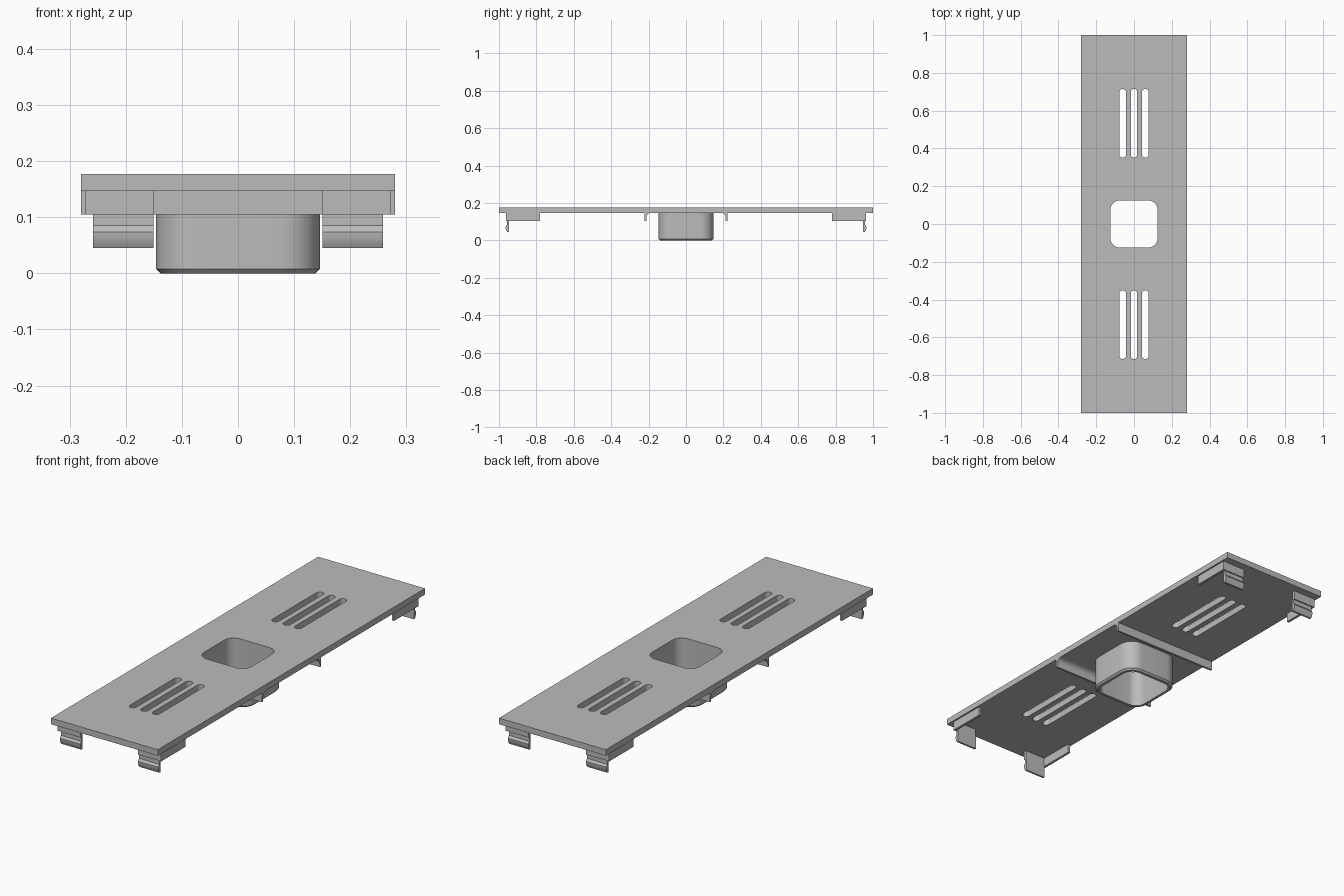
import bpy, bmesh, math

old = bpy.data.objects.get("Cube")
if old:
    bpy.data.objects.remove(old)

grey = bpy.data.materials.new("plain_grey")
grey.use_nodes = True
colour = (0.5, 0.5, 0.5, 1)
grey.diffuse_color = colour
grey.node_tree.nodes["Principled BSDF"].inputs["Base Color"].default_value = colour

TOP, UNDER, WALL = 0.177, 0.148, 0.105


def finish(obj, smooth=True):
    obj.data.materials.clear()
    obj.data.materials.append(grey)
    bpy.ops.object.select_all(action="DESELECT")
    obj.select_set(True)
    bpy.context.view_layer.objects.active = obj
    if smooth:
        bpy.ops.object.shade_smooth_by_angle(angle=math.radians(30))
    return obj


def mesh_object(name, bm):
    bmesh.ops.recalc_face_normals(bm, faces=bm.faces)
    mesh = bpy.data.meshes.new(name)
    bm.to_mesh(mesh)
    bm.free()
    obj = bpy.data.objects.new(name, mesh)
    bpy.context.collection.objects.link(obj)
    return finish(obj)


def rounded(cx, cy, hx, hy, r, steps=8):
    """Outline of a rounded rectangle."""
    points = []
    for q, (sx, sy) in enumerate([(1, 1), (-1, 1), (-1, -1), (1, -1)]):
        for i in range(steps + 1):
            a = math.pi / 2 * (q + i / steps)
            points.append((cx + sx * (hx - r) + r * math.cos(a),
                           cy + sy * (hy - r) + r * math.sin(a)))
    return points


def panel(name, outlines, z0, z1):
    """Flat plate whose inner outlines become openings."""
    curve = bpy.data.curves.new(name, "CURVE")
    curve.dimensions, curve.fill_mode = "2D", "BOTH"
    curve.extrude = (z1 - z0) / 2
    for outline in outlines:
        spline = curve.splines.new("POLY")
        spline.points.add(len(outline) - 1)
        for p, (x, y) in zip(spline.points, outline):
            p.co = (x, y, 0, 1)
        spline.use_cyclic_u = True
    obj = bpy.data.objects.new(name, curve)
    bpy.context.collection.objects.link(obj)
    obj.location.z = (z0 + z1) / 2
    finish(obj, False)
    bpy.ops.object.convert(target="MESH")
    return finish(bpy.context.object)


def prism(name, profile, x0, x1, mirror_x=True):
    """Extrude a (y, z) profile along x, then mirror it to the other ends."""
    bm = bmesh.new()
    face = bm.faces.new([bm.verts.new((x0, y, z)) for y, z in profile])
    new = bmesh.ops.extrude_face_region(bm, geom=[face], use_keep_orig=True)["geom"]
    bmesh.ops.translate(bm, vec=(x1 - x0, 0, 0),
                        verts=[v for v in new if isinstance(v, bmesh.types.BMVert)])
    obj = mesh_object(name, bm)
    mod = obj.modifiers.new("mirror", "MIRROR")
    mod.use_axis = (mirror_x, True, False)
    mod.use_mirror_merge = False
    return obj


# Cover plate with the square opening and two groups of slots
outlines = [[(-0.28, -1), (0.28, -1), (0.28, 1), (-0.28, 1)],
            rounded(0, 0, 0.125, 0.125, 0.05)]
for y in (-0.533, 0.533):
    for x in (-0.06, 0, 0.06):
        outlines.append(rounded(x, y, 0.017, 0.182, 0.0165))
panel("cover_plate", outlines, UNDER, TOP)

# Hollow collar under the opening, chamfered at its lower rim
bm = bmesh.new()
rings = []
for half, r, z in [(0.146, 0.07, UNDER), (0.146, 0.07, 0.008), (0.138, 0.062, 0),
                   (0.125, 0.05, 0), (0.125, 0.05, UNDER)]:
    rings.append([bm.verts.new((x, y, z)) for x, y in rounded(0, 0, half, half, r)])
for a, b in zip(rings, rings[1:]):
    for i in range(len(a)):
        j = (i + 1) % len(a)
        bm.faces.new((a[i], a[j], b[j], b[i]))
mesh_object("collar", bm)

# Cross ribs, filleted towards the collar
fillet = [(0.187 + 0.025 * math.cos(t * math.pi / 12),
           0.123 + 0.025 * math.sin(t * math.pi / 12)) for t in range(7)]
prism("cross_rib", [(0.222, UNDER), (0.222, WALL), (0.212, WALL)] + fillet,
      -0.28, 0.28, False)

# Corner brackets: side wall, end wall and snap clip
prism("bracket_side_wall", [(0.78, WALL), (0.963, WALL), (0.963, UNDER), (0.78, UNDER)],
      0.26, 0.272)
prism("bracket_end_wall", [(0.95, WALL), (0.963, WALL), (0.963, UNDER), (0.95, UNDER)],
      0.151, 0.26)
prism("snap_clip", [(0.947, WALL + 0.004), (0.957, WALL + 0.004), (0.957, 0.085),
                    (0.965, 0.074), (0.964, 0.064), (0.961, 0.054), (0.956, 0.045),
                    (0.947, 0.045)], 0.151, 0.258)
